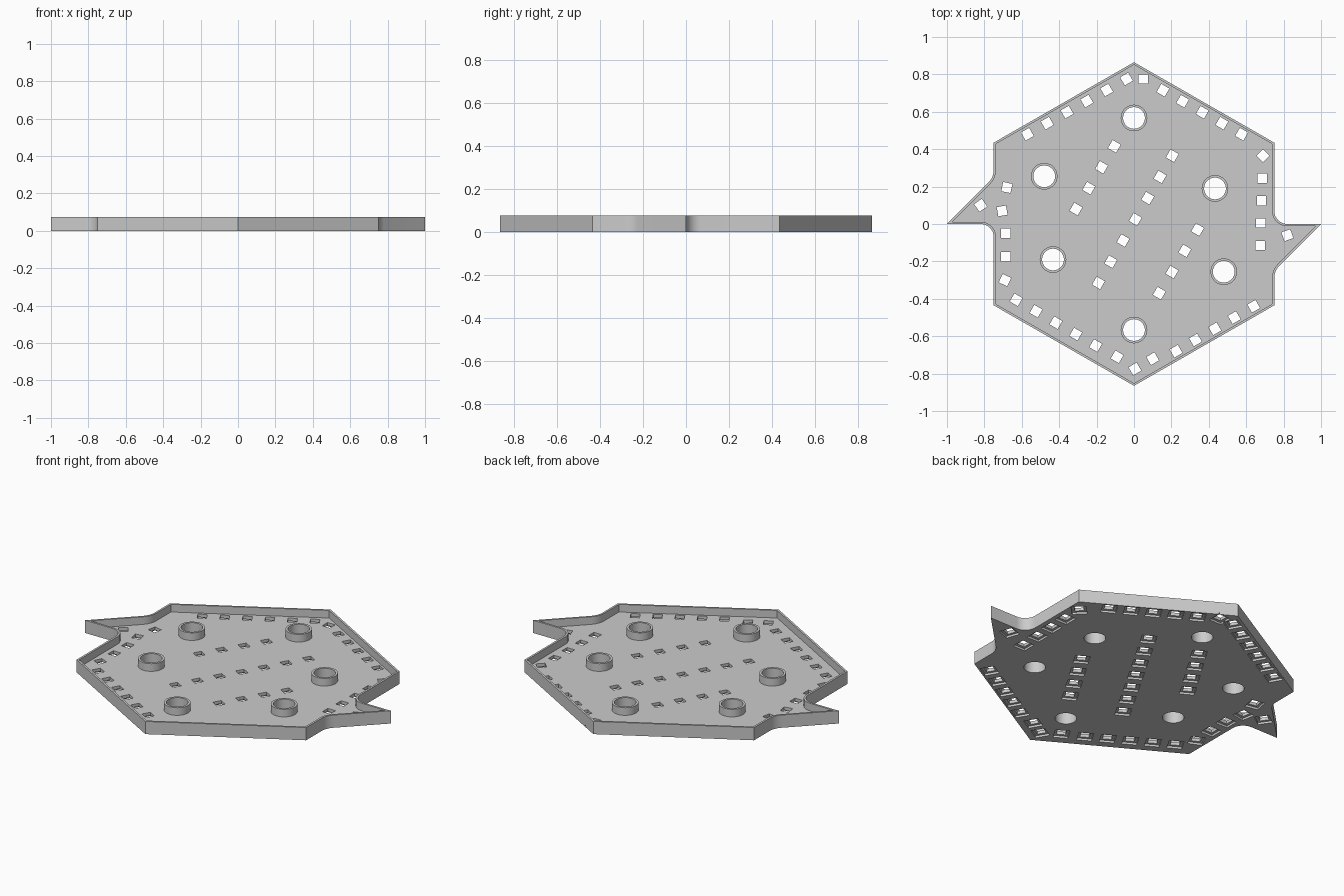
import bpy
import bmesh
from math import cos, sin, pi, radians
from mathutils import Matrix, Vector

cube = bpy.data.objects.get("Cube")
if cube:
    bpy.data.objects.remove(cube, do_unlink=True)

HEIGHT, FLOOR, RIM = 0.075, 0.03, 0.012
WINDOW, POCKET, POCKET_DEPTH = 0.05, 0.08, 0.012
BOSS_R, BORE_R = 0.071, 0.058

grey = bpy.data.materials.new("plain grey")
grey.use_nodes = True
grey.diffuse_color = (0.6, 0.6, 0.6, 1)
grey.node_tree.nodes["Principled BSDF"].inputs["Base Color"].default_value = (0.6, 0.6, 0.6, 1)


def to_object(name, bm):
    bmesh.ops.recalc_face_normals(bm, faces=bm.faces)
    mesh = bpy.data.meshes.new(name)
    bm.to_mesh(mesh)
    bm.free()
    mesh.materials.append(grey)
    obj = bpy.data.objects.new(name, mesh)
    bpy.context.collection.objects.link(obj)
    return obj


def prism(name, points, z0, z1, inset=0):
    """Extrude an outline, optionally shrunk by an even inset."""
    bm = bmesh.new()
    face = bm.faces.new([bm.verts.new((x, y, z0)) for x, y in points])
    face.normal_update()
    if inset:
        bmesh.ops.inset_region(bm, faces=[face], thickness=inset,
                               use_boundary=True, use_even_offset=True)
        rest = [f for f in bm.faces if f != face]
        bmesh.ops.delete(bm, geom=rest, context='FACES')
    out = bmesh.ops.extrude_face_region(bm, geom=list(bm.faces), use_keep_orig=True)
    verts = [v for v in out["geom"] if isinstance(v, bmesh.types.BMVert)]
    bmesh.ops.translate(bm, verts=verts, vec=(0, 0, z1 - z0))
    return to_object(name, bm)


def cylinders(name, centres, radius, z0, z1):
    bm = bmesh.new()
    for x, y in centres:
        bmesh.ops.create_cone(bm, cap_ends=True, segments=48, radius1=radius,
                              radius2=radius, depth=z1 - z0,
                              matrix=Matrix.Translation((x, y, (z0 + z1) / 2)))
    return to_object(name, bm)


def boxes(name, spots, size, z0, z1):
    bm = bmesh.new()
    for x, y, angle in spots:
        matrix = (Matrix.Translation((x, y, (z0 + z1) / 2))
                  @ Matrix.Rotation(radians(angle), 4, 'Z')
                  @ Matrix.Diagonal((size, size, z1 - z0, 1)))
        bmesh.ops.create_cube(bm, size=1, matrix=matrix)
    return to_object(name, bm)


def combine(target, tool, operation):
    """Apply a boolean and remove the helper."""
    tool.hide_render = True
    mod = target.modifiers.new(tool.name, 'BOOLEAN')
    mod.operation, mod.solver, mod.object = operation, 'EXACT', tool
    mod.use_self = True
    bpy.context.view_layer.objects.active = target
    bpy.ops.object.modifier_apply(modifier=mod.name)
    bpy.data.objects.remove(tool, do_unlink=True)


def row(start, end, count, angle):
    a, b = Vector(start), Vector(end)
    return [(*a.lerp(b, i / (count - 1)), angle) for i in range(count)]


# Half outline with one wing; the other half is its half-turn copy
arc = [(0.82 + 0.07 * cos(t), 0.07 + 0.07 * sin(t))
       for t in (pi + i * pi / 16 for i in range(9))]
p, q, r = Vector((0.78, -0.22)), Vector((0.75, -0.25)), Vector((0.75, -0.29))
bend = [tuple(p.lerp(q, t).lerp(q.lerp(r, t), t)) for t in (i / 5 for i in range(6))]
half = [(0, 0.865), (0.75, 0.435)] + arc + [(1, 0)] + bend + [(0.75, -0.435)]
outline = half + [(-x, -y) for x, y in half]

# Window positions: border rows, corners and three diagonal rows
windows = (
    row((-0.57, 0.48), (-0.04, 0.775), 6, 30)
    + row((0.155, 0.715), (0.575, 0.48), 5, -30)
    + row((0.685, 0.245), (0.675, -0.115), 4, 0)
    + row((0.64, -0.44), (0.225, -0.68), 5, 30)
    + row((-0.205, -0.65), (-0.63, -0.405), 5, -30)
    + row((-0.685, -0.175), (-0.685, -0.05), 2, 0)
    + row((-0.105, 0.415), (-0.31, 0.08), 4, -30)
    + row((0.205, 0.365), (-0.19, -0.315), 7, -30)
    + row((0.34, -0.03), (0.135, -0.37), 4, -30)
    + [(0.05, 0.775, 0), (0.69, 0.365, 45), (0.82, -0.06, 20), (0.1, -0.72, 30),
       (0.005, -0.775, 30), (-0.09, -0.71, -30), (-0.69, -0.3, -25),
       (-0.705, 0.07, 10), (-0.68, 0.195, -12), (-0.82, 0.1, 35)])

bosses = [(0, 0.567), (-0.48, 0.255), (0.433, 0.19)]
bosses += [(-x, -y) for x, y in bosses]

# Tray with raised rim
tray = prism("tray", outline, 0, HEIGHT)
combine(tray, prism("tray_hollow", outline, FLOOR, HEIGHT + 0.05, RIM), 'DIFFERENCE')

# Round bosses with through bores
combine(tray, cylinders("bosses", bosses, BOSS_R, FLOOR / 2, HEIGHT), 'UNION')
combine(tray, cylinders("bores", bosses, BORE_R, -0.05, HEIGHT + 0.05), 'DIFFERENCE')

# Square windows with wider pockets on the underside
combine(tray, boxes("windows", windows, WINDOW, -0.05, HEIGHT + 0.05), 'DIFFERENCE')
combine(tray, boxes("pockets", windows, POCKET, -0.05, POCKET_DEPTH), 'DIFFERENCE')

bpy.ops.object.select_all(action='DESELECT')
tray.select_set(True)
bpy.context.view_layer.objects.active = tray
bpy.ops.object.shade_smooth_by_angle(angle=radians(30))
